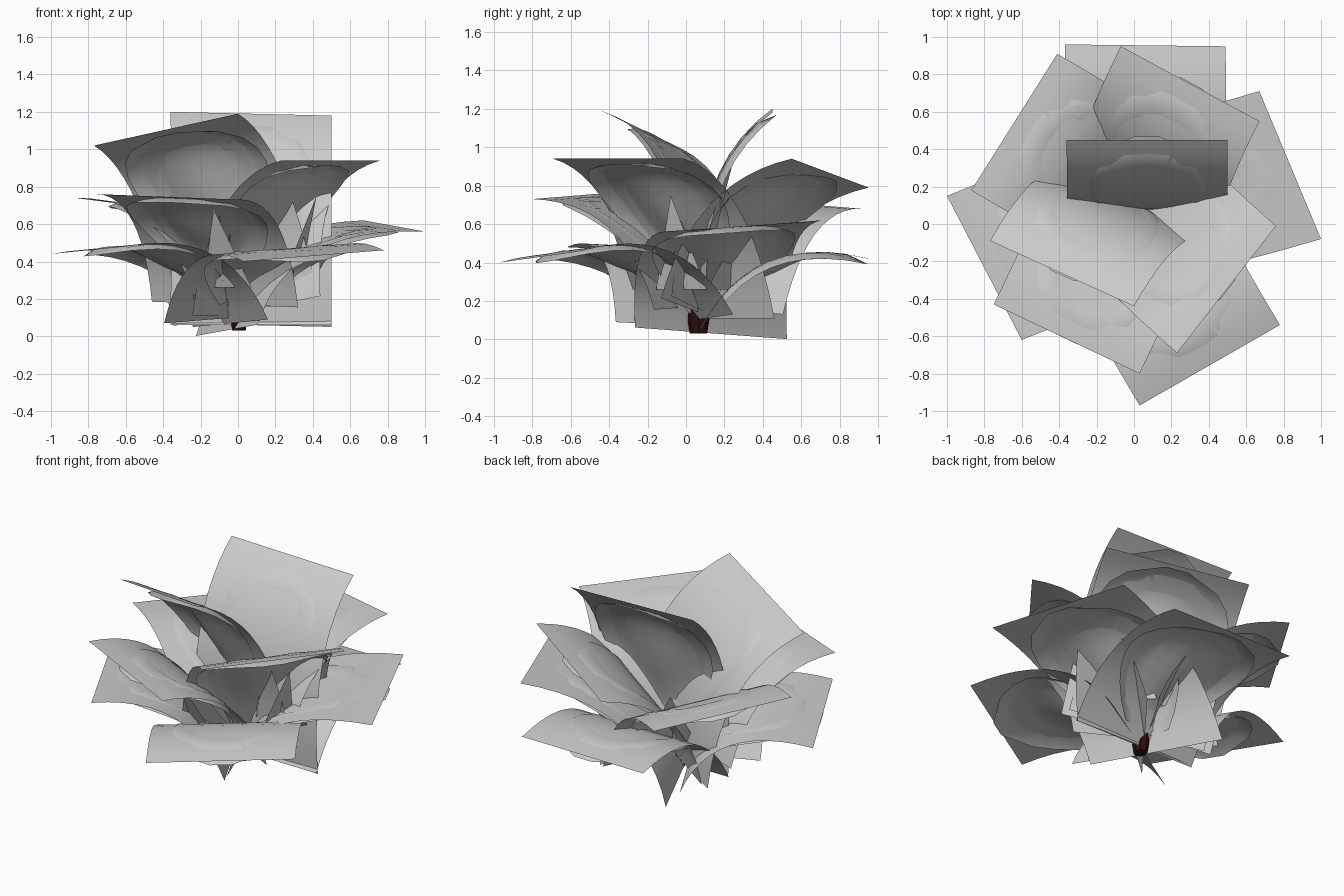
import bpy, math
from mathutils import Vector

cube = bpy.data.objects.get("Cube")
if cube:
    bpy.data.objects.remove(cube, do_unlink=True)


def material(name, rgb):
    m = bpy.data.materials.new(name)
    m.use_nodes = True
    m.diffuse_color = (*rgb, 1)
    bsdf = m.node_tree.nodes["Principled BSDF"]
    bsdf.inputs["Base Color"].default_value = (*rgb, 1)
    bsdf.inputs["Roughness"].default_value = 0.8
    return m


PETAL = material("petal grey", (0.6, 0.6, 0.6))
CORE = material("dark maroon", (0.03, 0.004, 0.004))


def add_mesh(name, verts, faces, mat, smooth=False):
    me = bpy.data.meshes.new(name)
    me.from_pydata(verts, [], faces)
    me.materials.append(mat)
    me.polygons.foreach_set("use_smooth", [smooth] * len(me.polygons))
    ob = bpy.data.objects.new(name, me)
    bpy.context.collection.objects.link(ob)
    return ob


def sheet(name, point, nu, nv):
    """Smooth grid surface from point(u, v), u in -1..1 and v in 0..1."""
    verts = [point(2 * i / nu - 1, j / nv) for j in range(nv + 1) for i in range(nu + 1)]
    row = nu + 1
    faces = [(j * row + i, j * row + i + 1, (j + 1) * row + i + 1, (j + 1) * row + i)
             for j in range(nv) for i in range(nu)]
    return add_mesh(name, verts, faces, PETAL, True)


def petal(name, left, right, base, mix, lift, foot_tilt=0):
    """A bent rectangular sheet with a rounded, cupped shell nested against it."""
    left, right, base = Vector(left), Vector(right), Vector(base)
    half = (right - left) / 2
    foot_half = half + Vector((0, 0, foot_tilt))
    tip = (left + right) / 2
    side = half.normalized()
    normal = (tip - base).cross(side).normalized()
    if normal.z < 0:
        normal.negate()
    control = base.lerp(tip, mix) + normal * lift

    def spine(v):
        return base.lerp(control, v).lerp(control.lerp(tip, v), v)

    def card(u, v):
        return spine(v) + foot_half.lerp(half, v) * u

    def cup(u, v):
        t = 0.1 + 0.9 * v
        width = 0.92 * math.sin(math.pi * min(t, 0.995) ** 1.5) ** 0.48
        inset = (1 - u * u) * math.sin(math.pi * t)
        tangent = (control - base).lerp(tip - control, t)
        n = tangent.cross(side).normalized()
        if n.dot(normal) < 0:
            n.negate()
        bulge = -0.03 + 0.2 * inset * (1 - inset) - 0.03 * inset
        return spine(t) + foot_half.lerp(half, t) * u * width + n * bulge

    sheet(name + "_sheet", card, 2, 12)
    sheet(name + "_cup", cup, 8, 9)


# Petals: outer corners, foot, bend position and bend height
INNER, MIDDLE, OUTER = (0.63, 0.33), (0.53, 0.33), (0.46, 0.36)
petal("inner_left_petal", (-0.77, -0.09, 1.02), (0, -0.44, 1.19), (0.04, 0.1, 0.14), 0.66, 0.39)
petal("inner_back_petal", (-0.36, 0.45, 1.2), (0.5, 0.45, 1.18), (0.07, 0.09, 0.06), *INNER)
petal("inner_right_petal", (0.23, -0.69, 0.94), (0.76, -0.01, 0.94), (0.02, 0.12, 0.11), *INNER)
petal("middle_back_petal", (-0.07, 0.95, 0.79), (0.67, 0.55, 0.94), (0.07, 0.07, 0.14), *MIDDLE)
petal("middle_front_petal", (-0.75, -0.43, 0.76), (0.03, -0.8, 0.73), (-0.07, 0.02, 0.17), *MIDDLE)
petal("middle_left_petal", (-0.87, 0.18, 0.74), (-0.41, 0.91, 0.68), (0.0, 0.14, 0.16), *MIDDLE)
petal("outer_right_petal", (0.67, 0.71, 0.62), (1.0, -0.08, 0.56), (-0.06, 0.13, 0.032),
      0.4, 0.4, foot_tilt=0.06)
petal("outer_front_petal", (0.03, -0.97, 0.4), (0.78, -0.54, 0.46), (-0.02, 0.03, 0.1), *OUTER)
petal("outer_left_petal", (-1.0, 0.15, 0.44), (-0.6, -0.62, 0.48), (-0.04, 0.02, 0.07), *OUTER)
petal("outer_back_petal", (-0.37, 0.96, 0.42), (0.49, 0.95, 0.42), (0.07, 0.08, 0.06), *OUTER)

# Pointed blades around the heart of the bloom
foot = Vector((0.05, 0.06, 0.26))
for i, apex in enumerate([(-0.13, -0.42, 0.68), (0.42, -0.08, 0.75),
                          (0.27, 0.3, 0.62), (-0.12, 0.33, 0.6)]):
    apex = Vector(apex)
    out = Vector((apex.x - foot.x, apex.y - foot.y, 0))
    across = out.cross(Vector((0, 0, 1))).normalized() * 0.14
    mid = foot + out * 0.6
    add_mesh(f"heart_blade_{i + 1}", [mid - across, mid + across, apex],
             [(0, 1, 2)], PETAL)

# Dark core under the petals
bpy.ops.mesh.primitive_cone_add(vertices=8, radius1=0.045, radius2=0.07, depth=0.15,
                                location=(0.005, 0.065, 0.105))
core = bpy.context.object
core.name = "flower_core"
core.scale.x = 0.8
core.data.materials.append(CORE)
